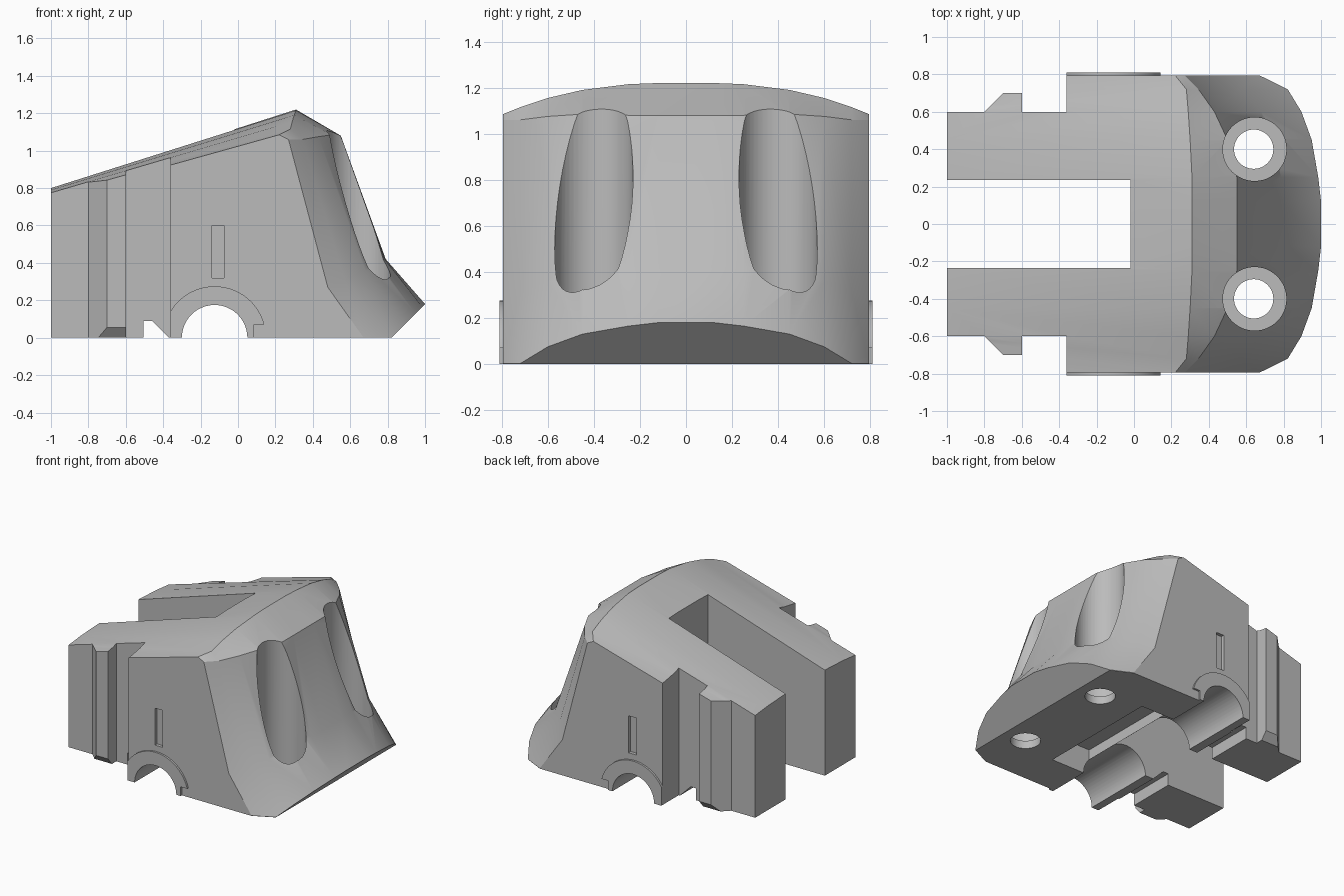
import bpy, bmesh, math

if "Cube" in bpy.data.objects:
    bpy.data.objects.remove(bpy.data.objects["Cube"])

grey = bpy.data.materials.new("plain_grey")
grey.use_nodes = True
GREY = (0.5, 0.5, 0.5, 1)
grey.diffuse_color = GREY
grey.node_tree.nodes["Principled BSDF"].inputs["Base Color"].default_value = GREY


def loft(name, rings):
    """Solid through matching closed rings of points, capped at both ends."""
    bm = bmesh.new()
    rows = [[bm.verts.new(p) for p in ring] for ring in rings]
    n = len(rows[0])
    for a, b in zip(rows, rows[1:]):
        for i in range(n):
            j = (i + 1) % n
            bm.faces.new((a[i], a[j], b[j], b[i]))
    bm.faces.new(rows[0])
    bm.faces.new(rows[-1])
    bmesh.ops.triangulate(bm, faces=[f for f in bm.faces if len(f.verts) == 4])
    bmesh.ops.recalc_face_normals(bm, faces=bm.faces)
    mesh = bpy.data.meshes.new(name)
    bm.to_mesh(mesh)
    bm.free()
    ob = bpy.data.objects.new(name, mesh)
    bpy.context.collection.objects.link(ob)
    mesh.materials.append(grey)
    return ob


def prism(name, pts, axis, lo, hi):
    """Extrude a 2D outline along x, y or z."""
    place = {"x": lambda p, d: (d, p[0], p[1]),
             "y": lambda p, d: (p[0], d, p[1]),
             "z": lambda p, d: (p[0], p[1], d)}[axis]
    return loft(name, [[place(p, d) for p in pts] for d in (lo, hi)])


def box(name, x0, x1, y0, y1, z0, z1):
    return prism(name, [(x0, y0), (x1, y0), (x1, y1), (x0, y1)], "z", z0, z1)


def circle(cx, cy, r, n=48):
    return [(cx + r * math.cos(2 * math.pi * i / n),
             cy + r * math.sin(2 * math.pi * i / n)) for i in range(n)]


def cut(target, cutter):
    mod = target.modifiers.new("cut", "BOOLEAN")
    mod.operation, mod.solver, mod.object = "DIFFERENCE", "EXACT", cutter
    bpy.context.view_layer.objects.active = target
    bpy.ops.object.modifier_apply(modifier=mod.name)
    bpy.data.objects.remove(cutter)


# Half sections: y, roof back height, ridge, shoulder, knee, toe, heel x
half = [
    (0.12, 0.80, (0.31, 1.22), (0.55, 1.08), (0.79, 0.42), (1.00, 0.18), 0.82),
    (0.25, 0.80, (0.31, 1.215), (0.55, 1.08), (0.785, 0.42), (0.985, 0.165), 0.82),
    (0.45, 0.79, (0.30, 1.19), (0.50, 1.085), (0.75, 0.40), (0.95, 0.13), 0.82),
    (0.60, 0.775, (0.29, 1.155), (0.43, 1.075), (0.68, 0.36), (0.895, 0.075), 0.82),
    (0.72, 0.755, (0.28, 1.115), (0.345, 1.06), (0.57, 0.31), (0.822, 0.002), 0.82),
    (0.795, 0.745, (0.22, 1.085), (0.27, 1.06), (0.48, 0.27), (0.67, 0.002), 0.668),
]


def ring(s, side):
    y, back, *outline, heel = s
    pts = [(-1, 0), (-1, back), *outline, (heel, 0)]
    return [(x, side * y, z) for x, z in pts]


# Main shell
body = loft("body", [ring(s, -1) for s in reversed(half)] + [ring(s, 1) for s in half])

# Rear slot, cross groove, axle channel and underside pocket
cut(body, box("slot_cutter", -1.1, -0.02, -0.235, 0.235, -0.1, 1.5))
cut(body, prism("groove_cutter", [(-0.505, -0.1), (-0.505, 0.09), (-0.46, 0.09),
                                  (-0.37, 0), (-0.37, -0.1)], "y", -1, 1))
cut(body, prism("axle_cutter", circle(-0.125, 0, 0.175), "y", -1, 1))
cut(body, box("pocket_cutter", 0.0, 0.33, -0.48, 0.48, -0.1, 0.2))

for s in (-1, 1):
    # Narrow rear arm, leaving the wedge-shaped rail
    outline = [(-1.1, 0.6), (-0.8, 0.6), (-0.7, 0.7), (-0.6, 0.7),
               (-0.6, 0.6), (-0.36, 0.6), (-0.36, 1), (-1.1, 1)]
    cut(body, prism("arm_cutter", [(x, s * y) for x, y in outline], "z", -0.1, 1.5))
    cut(body, prism("rail_chamfer_cutter", [(s * 0.61, -0.05), (s * 0.78, -0.05),
                                            (s * 0.78, 0.15)], "x", -0.9, -0.58))
    # Screw bores with a thin lip at the bottom
    cut(body, prism("bore_cutter", circle(0.645, s * 0.4, 0.17), "z", 0.06, 1.5))
    cut(body, prism("hole_cutter", circle(0.64, s * 0.4, 0.105), "z", -0.1, 0.2))
    # Small side recess
    y0, y1 = sorted((s * 0.77, s * 0.9))
    cut(body, box("recess_cutter", -0.14, -0.075, y0, y1, 0.32, 0.6))

# Raised half ring around each axle opening
for side, s in (("front", -1), ("back", 1)):
    collar = prism(side + "_axle_collar", circle(-0.125, 0, 0.275, 64), "y",
                   *sorted((s * 0.785, s * 0.81)))
    cut(collar, box("cutter", -1, 1, -1, 1, -1, 0))
    cut(collar, box("cutter", -1, -0.36, -1, 1, -0.1, 1))
    cut(collar, box("cutter", 0.085, 1, -1, 1, -0.1, 0.07))
    cut(collar, prism("cutter", circle(-0.125, 0, 0.175), "y", -1, 1))

# Smooth curved walls, sharp corners
for ob in list(bpy.context.collection.objects):
    if ob.type == "MESH" and (ob.name == "body" or ob.name.endswith("collar")):
        bpy.ops.object.select_all(action="DESELECT")
        ob.select_set(True)
        bpy.context.view_layer.objects.active = ob
        bpy.ops.object.shade_smooth_by_angle(angle=math.radians(25))
